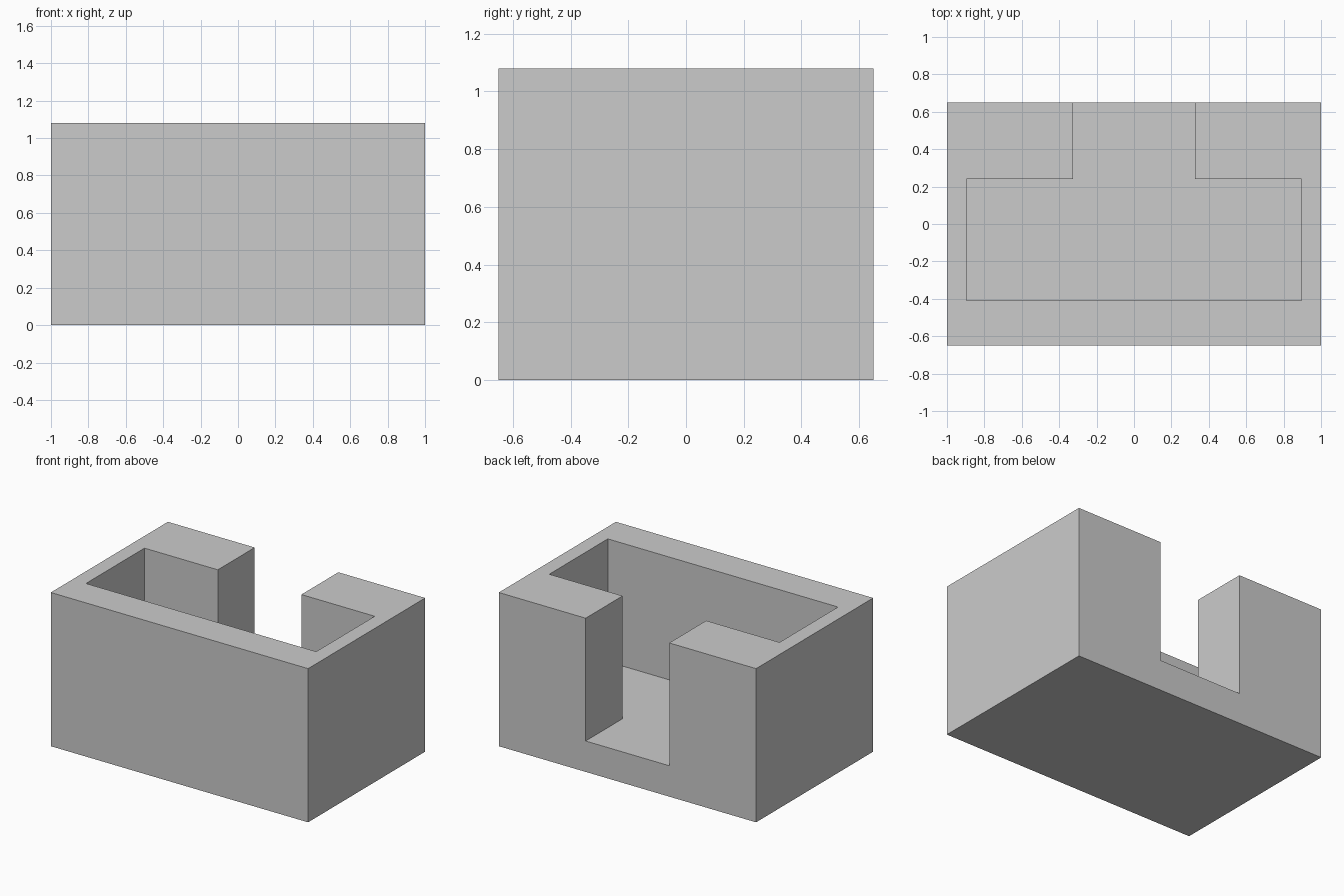
import bpy
import bmesh

cube = bpy.data.objects.get("Cube")
if cube:
    bpy.data.objects.remove(cube, do_unlink=True)

# Overall size and the level of the recessed floor
HALF_X, HALF_Y, HEIGHT = 1.0, 0.65, 1.08
FLOOR = 0.217
POCKET_X, POCKET_FRONT, POCKET_BACK = 0.895, -0.41, 0.24
GAP_X = 0.325

grey = bpy.data.materials.new("plain grey")
grey.use_nodes = True
colour = (0.6, 0.6, 0.6, 1)
grey.diffuse_color = colour
grey.node_tree.nodes["Principled BSDF"].inputs["Base Color"].default_value = colour


def prism(name, outline, bottom, top):
    """Extrude a counter-clockwise outline from bottom to top."""
    bm = bmesh.new()
    face = bm.faces.new([bm.verts.new((x, y, bottom)) for x, y in outline])
    up = bmesh.ops.extrude_face_region(bm, geom=[face], use_keep_orig=True)
    for v in up["geom"]:
        if isinstance(v, bmesh.types.BMVert):
            v.co.z = top
    bmesh.ops.recalc_face_normals(bm, faces=bm.faces)
    mesh = bpy.data.meshes.new(name)
    bm.to_mesh(mesh)
    bm.free()
    mesh.materials.append(grey)
    obj = bpy.data.objects.new(name, mesh)
    bpy.context.collection.objects.link(obj)
    return obj


# Solid block
block = prism("open_backed_block",
              [(-HALF_X, -HALF_Y), (HALF_X, -HALF_Y),
               (HALF_X, HALF_Y), (-HALF_X, HALF_Y)], 0, HEIGHT)

# T-shaped recess: wide pocket that opens through the back wall
right_half = [(POCKET_X, POCKET_FRONT), (POCKET_X, POCKET_BACK),
              (GAP_X, POCKET_BACK), (GAP_X, HALF_Y + 0.2)]
left_half = [(-x, y) for x, y in reversed(right_half)]
cutter = prism("recess_cutter", right_half + left_half, FLOOR, HEIGHT + 0.2)
cutter.hide_render = True
cutter.hide_set(True)

cut = block.modifiers.new("recess", 'BOOLEAN')
cut.operation = 'DIFFERENCE'
cut.solver = 'EXACT'
cut.object = cutter

# Apply the cut and discard the helper
bpy.context.view_layer.objects.active = block
block.select_set(True)
bpy.ops.object.modifier_apply(modifier=cut.name)
bpy.data.objects.remove(cutter, do_unlink=True)
